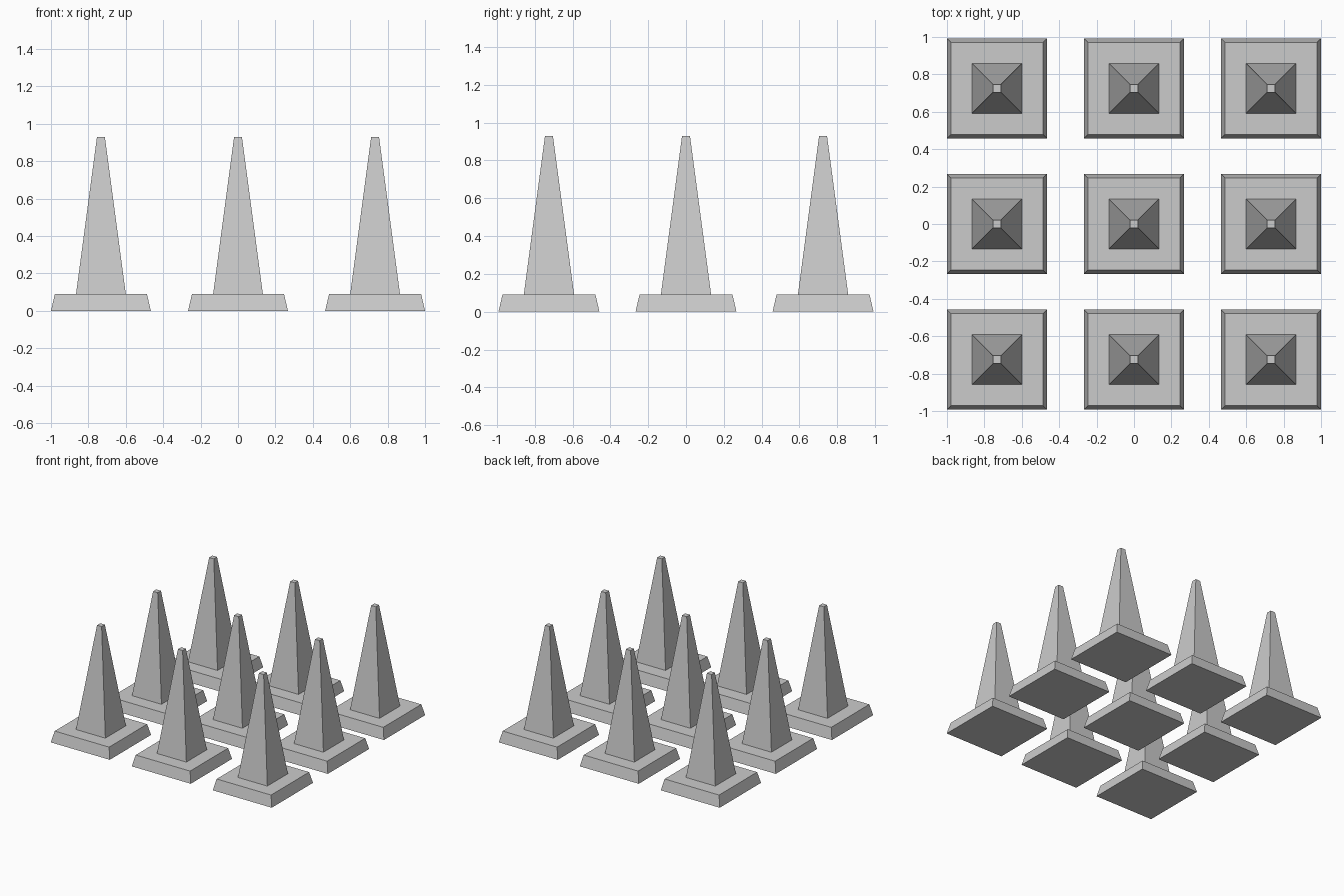
import bpy, bmesh

if "Cube" in bpy.data.objects:
    bpy.data.objects.remove(bpy.data.objects["Cube"])

PITCH_X, PITCH_Y = 0.733, 0.725
# square cross-sections from the ground up: (half width, height)
PROFILE = [(0.267, 0.0), (0.246, 0.09), (0.133, 0.09), (0.021, 0.93)]


def cone_mesh():
    bm = bmesh.new()
    rings = [[bm.verts.new((sx * h, sy * h, z))
              for sx, sy in ((-1, -1), (1, -1), (1, 1), (-1, 1))]
             for h, z in PROFILE]
    # sides of the base, its ledge and the tapering spike
    for low, high in zip(rings, rings[1:]):
        for i in range(4):
            j = (i + 1) % 4
            bm.faces.new((low[i], low[j], high[j], high[i]))
    # closed underside and tip
    bm.faces.new(rings[0][::-1])
    bm.faces.new(rings[-1])
    bmesh.ops.recalc_face_normals(bm, faces=bm.faces)
    mesh = bpy.data.meshes.new("square_cone")
    bm.to_mesh(mesh)
    bm.free()
    return mesh


# three by three grid of cones sharing one mesh
mesh = cone_mesh()
for row in range(3):
    for col in range(3):
        cone = bpy.data.objects.new(f"cone_row{row + 1}_column{col + 1}", mesh)
        cone.location = ((col - 1) * PITCH_X, (row - 1) * PITCH_Y, 0)
        bpy.context.collection.objects.link(cone)
